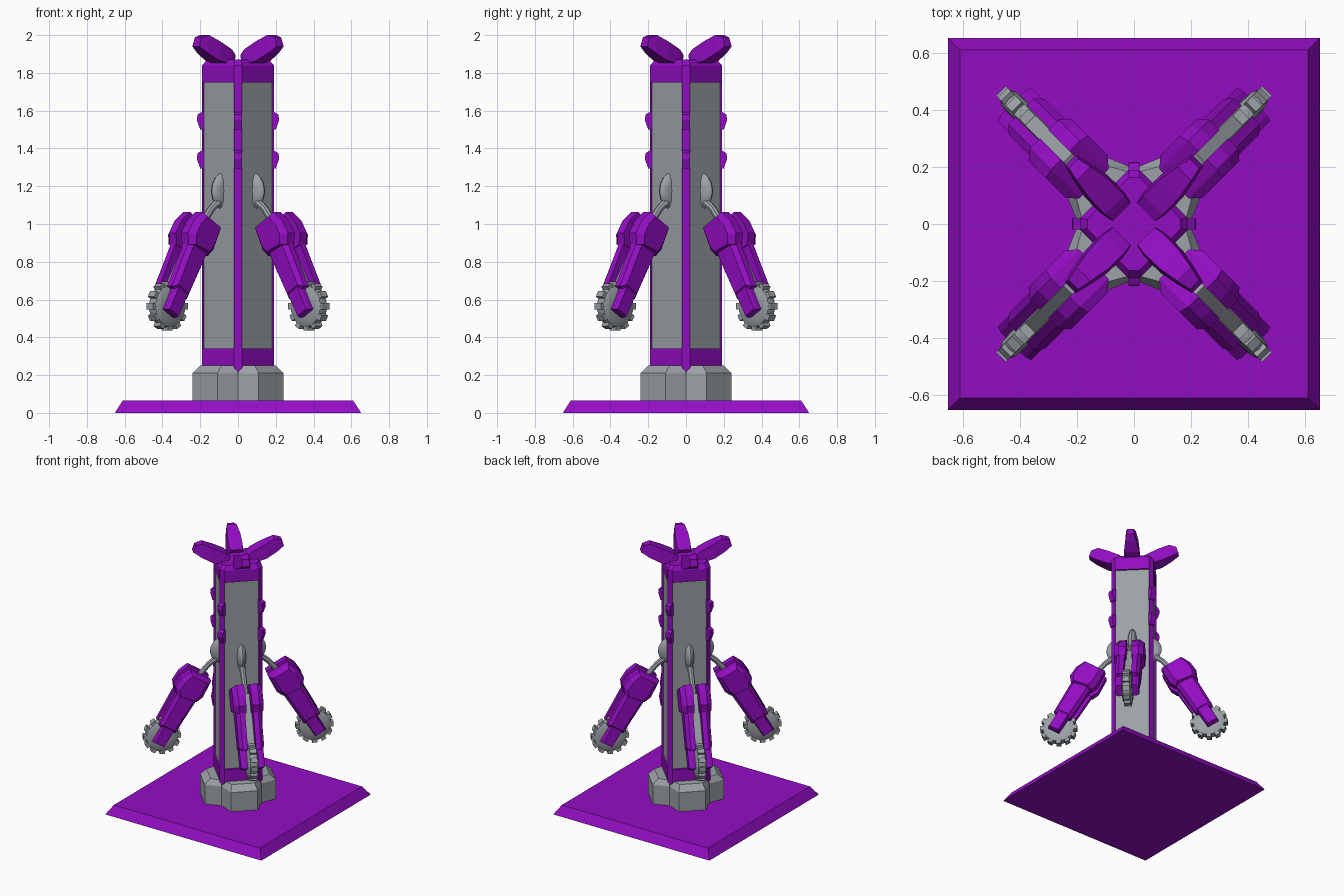
import bpy, bmesh, math
from mathutils import Vector, Matrix

if "Cube" in bpy.data.objects:
    bpy.data.objects.remove(bpy.data.objects["Cube"])


def material(name, color):
    m = bpy.data.materials.new(name)
    m.diffuse_color = (*color, 1)
    m.use_nodes = True
    m.node_tree.nodes["Principled BSDF"].inputs["Base Color"].default_value = m.diffuse_color
    return m


PURPLE = material("purple", (0.29, 0.004, 0.54))
GREY = material("grey", (0.33, 0.36, 0.385))


def finish(name, bm, mats, smooth=False, turns=(0,)):
    """Make one object per turn (degrees about z) sharing the same mesh."""
    bmesh.ops.recalc_face_normals(bm, faces=bm.faces)
    me = bpy.data.meshes.new(name)
    bm.to_mesh(me)
    bm.free()
    for m in mats:
        me.materials.append(m)
    for p in me.polygons:
        p.use_smooth = smooth
    if smooth:
        me.set_sharp_from_angle(angle=math.radians(40))
    for t in turns:
        ob = bpy.data.objects.new(name, me)
        ob.rotation_euler.z = math.radians(t)
        bpy.context.collection.objects.link(ob)


def loft(bm, rings, cap=True):
    """Skin a list of equal-length vertex rings."""
    rows = [[bm.verts.new(p) for p in ring] for ring in rings]
    n = len(rows[0])
    for a, b in zip(rows, rows[1:]):
        for i in range(n):
            j = (i + 1) % n
            bm.faces.new((a[i], a[j], b[j], b[i]))
    if cap:
        bm.faces.new(rows[0])
        bm.faces.new(rows[-1])
    return rows


def lathe_y(bm, profile, cx, cz, n):
    """Round disc about a y-parallel axis; profile is (y, radius)."""
    loft(bm, [[(cx + r * math.cos(2 * math.pi * i / n), y,
                cz + r * math.sin(2 * math.pi * i / n)) for i in range(n)]
              for y, r in profile])


DIAG = (45, 135, 225, 315)
AXES = (0, 90, 180, 270)

# square base plate
bm = bmesh.new()
loft(bm, [[(x * s, y * s, z) for x, y in ((1, 1), (-1, 1), (-1, -1), (1, -1))]
          for s, z in ((0.652, 0), (0.61, 0.066))])
finish("base_plate", bm, [PURPLE])

# stone footing blocks
bm = bmesh.new()
low = [(0, 0), (0.138, -0.138), (0.247, -0.092), (0.247, 0.092), (0.138, 0.138)]
top = [(0, 0), (0.135, -0.12), (0.205, -0.08), (0.205, 0.08), (0.135, 0.12)]
loft(bm, [[(x, y, z) for x, y in ring]
          for ring, z in ((low, 0.06), (low, 0.21), (top, 0.25))])
finish("footing_block", bm, [GREY], turns=DIAG)

# column with recessed grey strips on the wide faces
bm = bmesh.new()
a, c = 0.19, 0.02
octagon = [(a, -c), (a, c), (c, a), (-c, a), (-a, c), (-a, -c), (-c, -a), (c, -a)]
loft(bm, [[(x * s, y * s, z) for x, y in octagon]
          for s, z in ((1, 0.06), (1, 1.84), (0.86, 1.87))])
wide = [f for f in bm.faces if f.calc_area() > 0.3]
bmesh.ops.inset_individual(bm, faces=wide, thickness=0.067)
for f in wide:
    for v in f.verts:
        v.co.z = 1.75 if v.co.z > 1 else 0.34
bmesh.ops.inset_individual(bm, faces=wide, thickness=0.001, depth=-0.012)
for f in wide:
    f.material_index = 1
finish("column", bm, [PURPLE, GREY])

# small wedge studs on the column edges
bm = bmesh.new()
for z in (1.5, 1.295):
    prof = [(0.18, 0), (0.2, 0), (0.218, 0.05), (0.214, 0.08), (0.18, 0.1)]
    loft(bm, [[(x, y, z + h) for x, h in prof] for y in (-0.02, 0.02)])
finish("edge_stud", bm, [PURPLE], turns=AXES)

# crown petals: rings across the width from root to tip
bm = bmesh.new()
sections = [(0.075, 0.05, 1.855, 1.895), (0.11, 0.057, 1.845, 1.925),
            (0.19, 0.055, 1.865, 1.965), (0.265, 0.04, 1.905, 2.0),
            (0.315, 0.027, 1.94, 1.988)]
loft(bm, [[(r, -w, z0), (r, w, z0), (r - 0.015, w * 0.85, z1),
           (r - 0.015, -w * 0.85, z1)] for r, w, z0, z1 in sections])
finish("crown_petal", bm, [PURPLE], turns=DIAG)

# shoulder hub disc
bm = bmesh.new()
lathe_y(bm, [(-0.032, 0.03), (-0.027, 0.07), (-0.015, 0.097), (0, 0.105),
             (0.015, 0.097), (0.027, 0.07), (0.032, 0.03)], 0.09, 1.175, 24)
finish("shoulder_hub", bm, [GREY], True, DIAG)

# arm frame: t runs down the arm, n points outward and up
START = Vector((0.267, 0, 1.02))
T = Vector((0.516, 0, -0.857))
N = Vector((0.857, 0, 0.516))


def arm(t, n, y):
    return START + T * t + N * n + Vector((0, y, 0))


# thin rod from hub into the arm
bm = bmesh.new()
path = [((0.13, 1.13), 0.024), ((0.2, 1.08), 0.02), ((0.27, 1.0), 0.02), ((0.33, 0.91), 0.022)]
d = Vector((0.62, 0, -0.78))
side = Vector((0.78, 0, 0.62))
loft(bm, [[Vector((r, 0, z)) + side * w * math.cos(i * math.pi / 4)
           + Vector((0, w * math.sin(i * math.pi / 4), 0)) for i in range(8)]
          for (r, z), w in path])
finish("arm_rod", bm, [GREY], True, DIAG)

# core bar between the shells
bm = bmesh.new()
loft(bm, [[arm(t, n, y) for n, y in ((0.035, 0.026), (0.035, -0.026),
                                     (-0.03, -0.026), (-0.03, 0.026))]
          for t in (0.06, 0.5)])
finish("arm_core", bm, [GREY], turns=DIAG)


def shell(name, prof, inner, outer, taper):
    """Mirrored pair of side shells whose outer face is chamfered."""
    bm = bmesh.new()
    mt = sum(p[0] for p in prof) / len(prof)
    mn = sum(p[1] for p in prof) / len(prof)
    shoulder = inner + (outer - inner) * 0.6
    small = [(mt + (t - mt) * (1 + taper) / 2, mn + (n - mn) * taper) for t, n in prof]
    for s in (-1, 1):
        loft(bm, [[arm(t, n, s * y) for t, n in p]
                  for p, y in ((prof, inner), (prof, shoulder), (small, outer))])
    finish(name, bm, [PURPLE], turns=DIAG)


shell("upper_arm_shell", [(0, 0.085), (0, -0.08), (0.13, -0.09), (0.18, -0.07),
                          (0.2, 0.08), (0.15, 0.118), (0.07, 0.115)], 0.02, 0.105, 0.7)
shell("lower_arm_shell", [(0.16, 0.085), (0.16, -0.065), (0.45, -0.06),
                          (0.45, 0.07)], 0.028, 0.088, 0.7)
shell("axle_fork", [(0.43, 0.045), (0.43, -0.045), (0.575, -0.045),
                    (0.575, 0.042)], 0.03, 0.083, 0.85)

# studded wheel at the end of each arm
CX, CZ = 0.53, 0.565
bm = bmesh.new()
lathe_y(bm, [(-0.038, 0.05), (-0.035, 0.09), (-0.025, 0.11), (0, 0.116),
             (0.025, 0.11), (0.035, 0.09), (0.038, 0.05)], CX, CZ, 24)
finish("wheel", bm, [GREY], True, DIAG)

bm = bmesh.new()
for i in range(12):
    m = (Matrix.Translation((CX, 0, CZ)) @ Matrix.Rotation(i * math.pi / 6, 4, 'Y')
         @ Matrix.Translation((0.117, 0, 0)) @ Matrix.Diagonal((0.026, 0.048, 0.034, 1)))
    bmesh.ops.create_cube(bm, size=1, matrix=m)
finish("wheel_stud", bm, [GREY], turns=DIAG)
